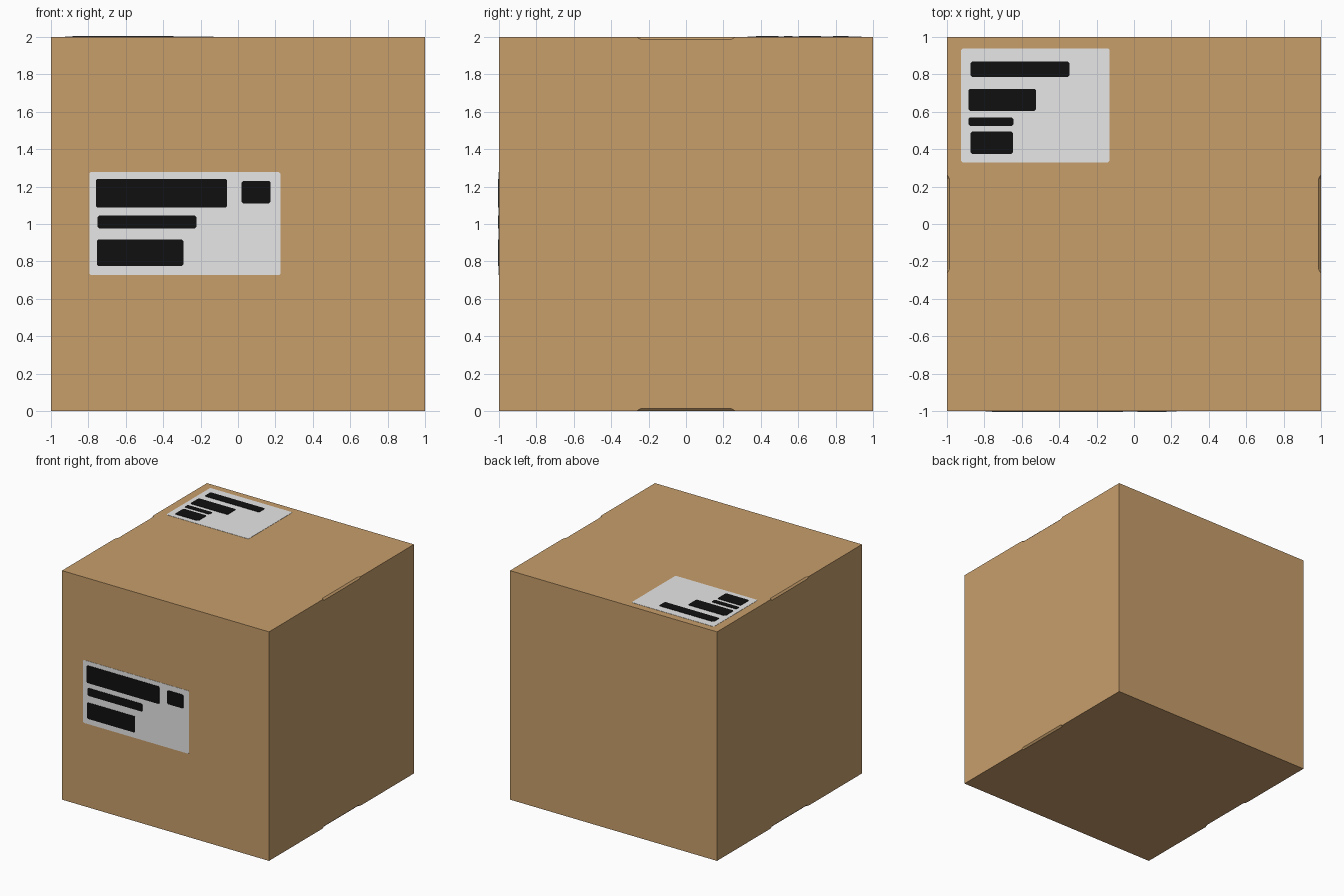
import bpy, bmesh
from mathutils import Vector

if "Cube" in bpy.data.objects:
    bpy.data.objects.remove(bpy.data.objects["Cube"])


def material(name, rgb):
    m = bpy.data.materials.new(name)
    m.diffuse_color = (*rgb, 1.0)
    m.use_nodes = True
    m.node_tree.nodes["Principled BSDF"].inputs["Base Color"].default_value = m.diffuse_color
    return m


CARD = material("cardboard", (0.578, 0.346, 0.148))
WHITE = material("label_white", (0.8, 0.8, 0.8))
BLACK = material("ink_black", (0.005, 0.005, 0.005))


def finish(name, bm, mat):
    bmesh.ops.recalc_face_normals(bm, faces=bm.faces)
    me = bpy.data.meshes.new(name)
    bm.to_mesh(me)
    bm.free()
    me.materials.append(mat)
    ob = bpy.data.objects.new(name, me)
    bpy.context.collection.objects.link(ob)
    return ob


# Carton: square sections lofted along y, long edges worn flat in the middle
def section(y, c):
    pts = []
    for sx, sz in ((1, 1), (-1, 1), (-1, -1), (1, -1)):
        a, b = (sx * (1 - c), y, 1 + sz), (sx, y, 1 + sz * (1 - c))
        pts += [b, a] if sx * sz > 0 else [a, b]
    return pts


bm = bmesh.new()
rings = [[bm.verts.new(p) for p in section(y, c)] for y, c in
         ((-1, 0), (-0.265, 0), (-0.24, 0.014), (0.24, 0.014), (0.265, 0), (1, 0))]
for r0, r1 in zip(rings, rings[1:]):
    for i in range(8):
        j = (i + 1) % 8
        bm.faces.new((r0[i], r0[j], r1[j], r1[i]))
bm.faces.new(rings[0])
bm.faces.new(rings[-1])
bmesh.ops.remove_doubles(bm, verts=bm.verts, dist=0.0005)
finish("carton", bm, CARD)


# Mapping from label plane (u, v, height) to the front and top of the carton
def on_front(u, v, w):
    return Vector((u, -1 - w, v))


def on_top(u, v, w):
    return Vector((u, v, 2 + w))


# Thin plates with clipped corners
def plates(name, rects, place, height, mat, r=0.008):
    bm = bmesh.new()
    for u0, u1, v0, v1 in rects:
        outline = [(u0 + r, v0), (u1 - r, v0), (u1, v0 + r), (u1, v1 - r),
                   (u1 - r, v1), (u0 + r, v1), (u0, v1 - r), (u0, v0 + r)]
        low = [bm.verts.new(place(u, v, 0)) for u, v in outline]
        top = [bm.verts.new(place(u, v, height)) for u, v in outline]
        bm.faces.new(top)
        bm.faces.new(low[::-1])
        for i in range(8):
            j = (i + 1) % 8
            bm.faces.new((low[i], low[j], top[j], top[i]))
    finish(name, bm, mat)


# Shipping label on the front
plates("front_label", [(-0.795, 0.228, 0.728, 1.277)], on_front, 0.002, WHITE)
plates("front_label_bars", [(-0.76, -0.058, 1.087, 1.24), (0.02, 0.174, 1.11, 1.23),
                            (-0.75, -0.222, 0.977, 1.045), (-0.755, -0.292, 0.775, 0.917)],
       on_front, 0.005, BLACK)

# Smaller label on the top
plates("top_label", [(-0.925, -0.13, 0.33, 0.938)], on_top, 0.002, WHITE)
plates("top_label_bars", [(-0.873, -0.346, 0.785, 0.868), (-0.885, -0.525, 0.605, 0.723),
                          (-0.885, -0.645, 0.525, 0.57), (-0.873, -0.648, 0.375, 0.494)],
       on_top, 0.005, BLACK)
